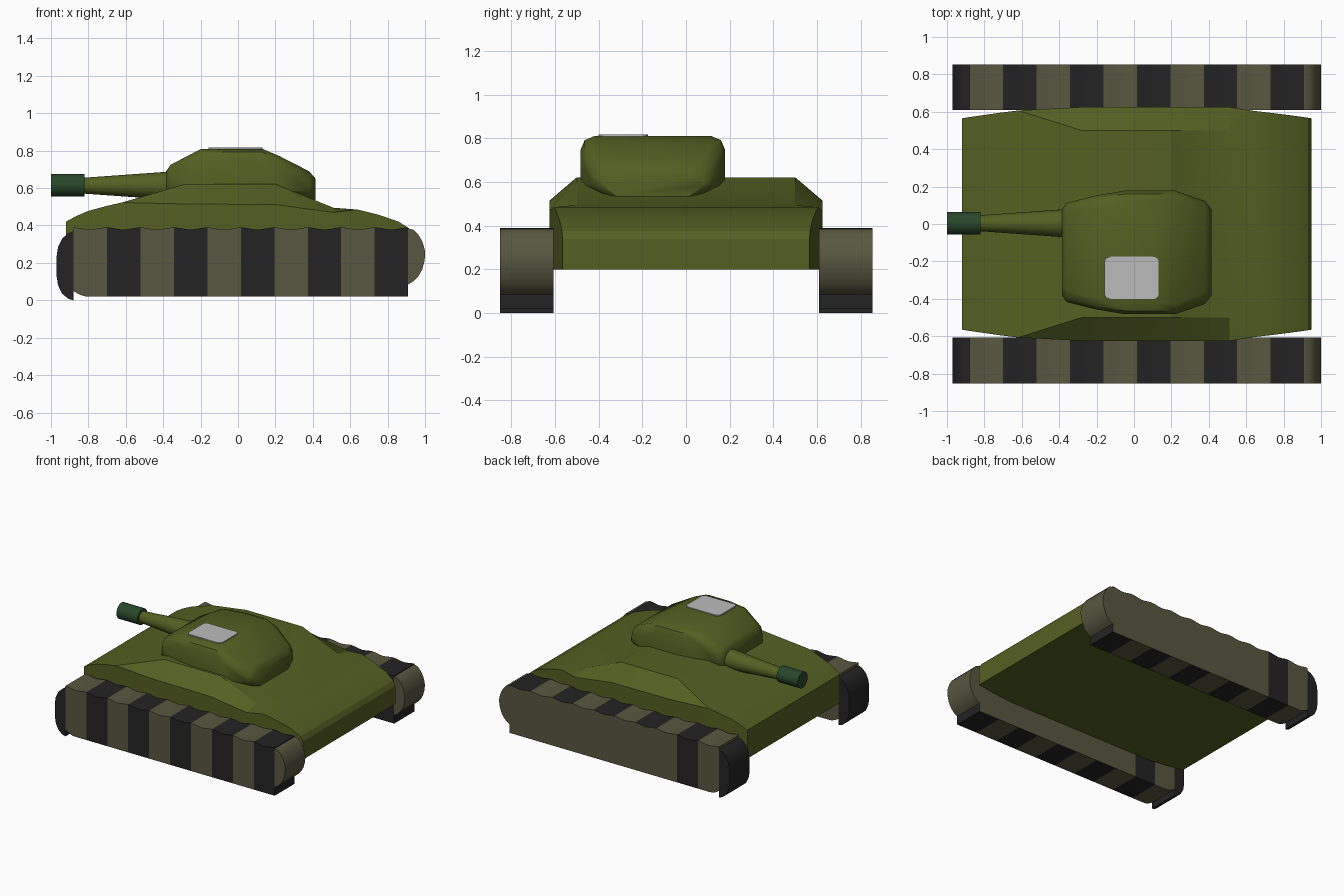
import bpy, bmesh, math
from mathutils import Matrix

if "Cube" in bpy.data.objects:
    bpy.data.objects.remove(bpy.data.objects["Cube"])


def mat(name, r, g, b):
    m = bpy.data.materials.new(name)
    m.diffuse_color = (r, g, b, 1)
    m.use_nodes = True
    m.node_tree.nodes["Principled BSDF"].inputs["Base Color"].default_value = m.diffuse_color
    return m


OLIVE = mat("olive_green", 0.088, 0.115, 0.016)
GREY = mat("track_grey_olive", 0.098, 0.095, 0.052)
BLACK = mat("tread_black", 0.017, 0.017, 0.017)
DARK = mat("muzzle_dark_green", 0.022, 0.062, 0.024)
PALE = mat("hatch_pale_grey", 0.5, 0.5, 0.5)


def finish(name, bm, mats, angle=30, rule=None):
    bmesh.ops.remove_doubles(bm, verts=bm.verts[:], dist=0.0005)
    bmesh.ops.recalc_face_normals(bm, faces=bm.faces[:])
    if rule:
        for f in bm.faces:
            f.material_index = rule(f)
    me = bpy.data.meshes.new(name)
    bm.to_mesh(me)
    bm.free()
    ob = bpy.data.objects.new(name, me)
    bpy.context.collection.objects.link(ob)
    for m in mats:
        me.materials.append(m)
    bpy.ops.object.select_all(action='DESELECT')
    ob.select_set(True)
    bpy.context.view_layer.objects.active = ob
    bpy.ops.object.shade_smooth_by_angle(angle=math.radians(angle))
    return ob


def loft(sections):
    """Skin equal-length closed rings of points and cap both ends."""
    bm = bmesh.new()
    rings = [[bm.verts.new(p) for p in s] for s in sections]
    n = len(rings[0])
    for a, b in zip(rings, rings[1:]):
        for i in range(n):
            j = (i + 1) % n
            bm.faces.new((a[i], a[j], b[j], b[i]))
    bm.faces.new(rings[0])
    bm.faces.new(rings[-1])
    return bm


def mirrored(x, half, cy=0.0):
    """Ring at x from (half width, z) points, mirrored about y = cy."""
    return ([(x, cy + y, z) for y, z in half] +
            [(x, cy - y, z) for y, z in reversed(half)])


# Hull: x, side y, shoulder y, side top z, roof z
hull = [(-.92, .565, .565, .42, .42), (-.87, .573, .573, .448, .448),
        (-.8, .583, .583, .478, .478), (-.7, .597, .597, .505, .505),
        (-.62, .607, .607, .523, .523), (-.28, .625, .5, .515, .622),
        (.2, .625, .5, .512, .622), (.51, .625, .5, .47, .495),
        (.64, .605, .605, .485, .485), (.75, .592, .592, .458, .458),
        (.86, .578, .578, .42, .42), (.93, .568, .568, .375, .375),
        (.95, .565, .565, .34, .34)]
finish("hull", loft([mirrored(x, [(ys, .2), (ys, zs), (yc, zt)])
                     for x, ys, yc, zs, zt in hull]), [OLIVE], 20)

# Turret: x, half width, roof z
turret = [(-.385, .23, .69), (-.36, .265, .725), (-.2, .305, .808),
          (-.05, .33, .81), (.13, .33, .81), (.22, .33, .772),
          (.38, .275, .69), (.415, .23, .65)]
finish("turret", loft([mirrored(x, [(w - .06, .535), (w, .585), (w, zt - .06),
                                    (w - .018, zt - .018), (w - .06, zt)], -.152)
                       for x, w, zt in turret]), [OLIVE], 42)

# Hatch plate with rounded corners
hx, hy, r = .145, .113, .03
ring = []
for k, (sx, sy) in enumerate([(1, 1), (-1, 1), (-1, -1), (1, -1)]):
    for t in range(5):
        a = math.pi / 2 * (k + t / 4)
        ring.append((-.013 + sx * (hx - r) + r * math.cos(a),
                     -.288 + sy * (hy - r) + r * math.sin(a)))
finish("hatch", loft([[(x, y, z) for x, y in ring] for z in (.808, .817)]), [PALE])


# Gun barrel and muzzle
def tube(name, x0, r0, x1, r1, z, m):
    bm = bmesh.new()
    bmesh.ops.create_cone(bm, cap_ends=True, segments=28, radius1=r0, radius2=r1,
                          depth=abs(x1 - x0),
                          matrix=Matrix.Translation(((x0 + x1) / 2, .004, z)) @
                          Matrix.Rotation(-math.pi / 2, 4, 'Y'))
    finish(name, bm, [m])


tube("gun_barrel", -.34, .077, -.83, .042, .613, OLIVE)
tube("gun_muzzle", -.82, .061, -1.0, .061, .615, DARK)

# Tracks: banded run, black rear flap, grey rounded nose
BAND = .179
run = []
for i in range(61):
    x = -.88 + i * BAND / 6
    lift = .03 * max(0, 1 - (x + .88) / .08) ** 2
    run.append((x, .02 + lift, .384 + .006 * math.cos(2 * math.pi * i / 6)))
flap = [(-.97, .13, .235), (-.962, .08, .285), (-.94, .035, .33),
        (-.91, .01, .357), (-.88, 0, .37)]
nose = [(.91, .085, .384), (.94, .103, .377), (.965, .13, .35),
        (.985, .165, .315), (.996, .205, .28), (1.0, .235, .26)]


def bands(f):
    c = f.calc_center_median()
    k = int((min(max(c.x, -.879), .909) + .88) / BAND)
    if f.normal.y > .9 and k > 1:
        return 0
    return k % 2


for side, cy in (("front", -.729), ("back", .731)):
    for part, st, mats, rule in (("track", run, [GREY, BLACK], bands),
                                 ("track_flap", flap, [BLACK], None),
                                 ("track_nose", nose, [GREY], None)):
        bm = loft([mirrored(x, [(.1225, zb), (.1225, zt)], cy) for x, zb, zt in st])
        finish(f"{side}_{part}", bm, mats, 40, rule)
